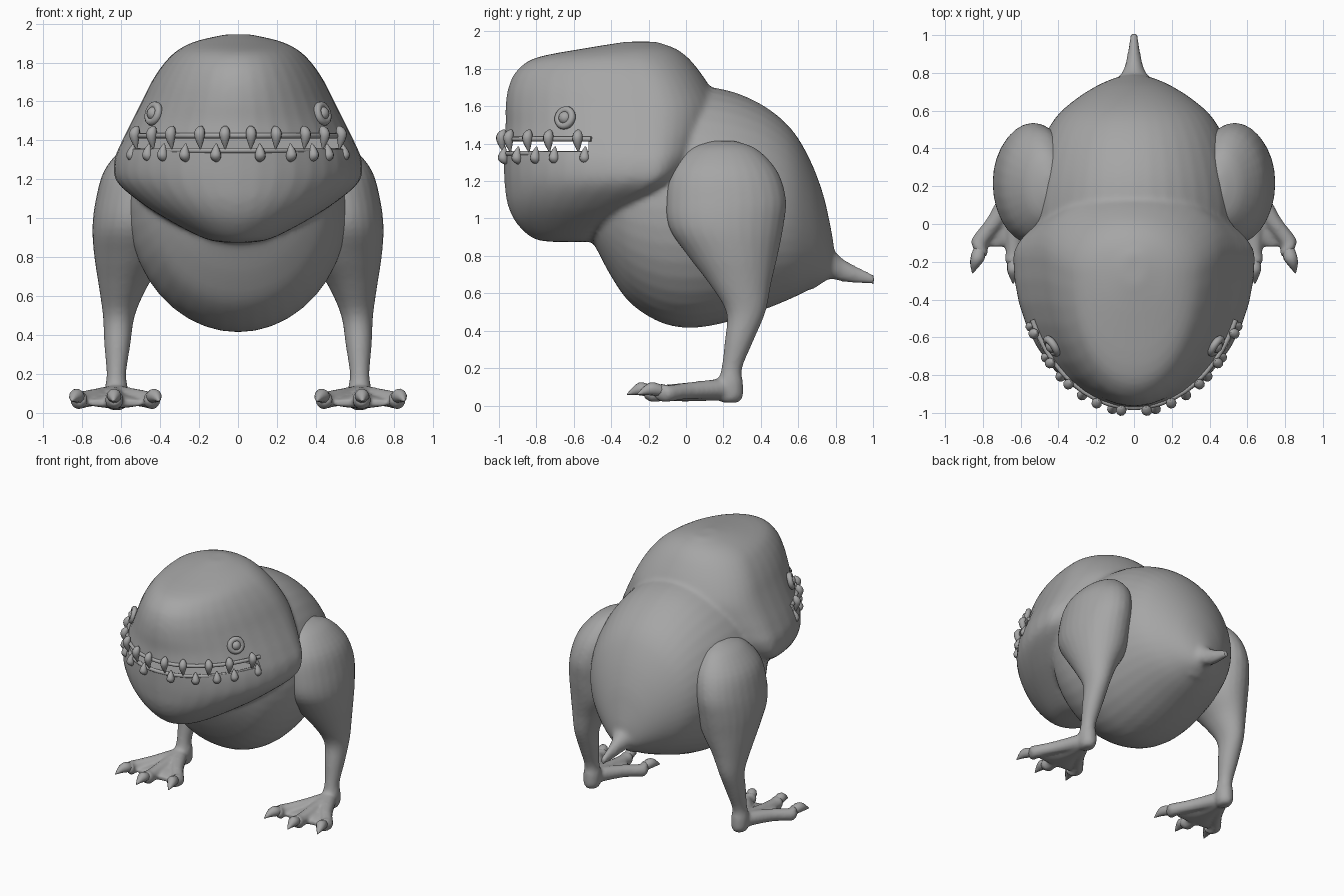
import bpy, bmesh, math
from mathutils import Vector

if "Cube" in bpy.data.objects:
    bpy.data.objects.remove(bpy.data.objects["Cube"])

skin = bpy.data.materials.new("grey_skin")
skin.diffuse_color = (0.38, 0.38, 0.38, 1)
skin.use_nodes = True
skin.node_tree.nodes["Principled BSDF"].inputs["Base Color"].default_value = skin.diffuse_color


def finish(name, bm, angle=40):
    bmesh.ops.recalc_face_normals(bm, faces=bm.faces)
    me = bpy.data.meshes.new(name)
    bm.to_mesh(me)
    bm.free()
    ob = bpy.data.objects.new(name, me)
    bpy.context.collection.objects.link(ob)
    me.materials.append(skin)
    shade(ob, angle)
    return ob


def select(obs):
    bpy.ops.object.select_all(action='DESELECT')
    for o in obs:
        o.select_set(True)
    bpy.context.view_layer.objects.active = obs[0]


def shade(ob, angle):
    select([ob])
    bpy.ops.object.shade_smooth_by_angle(angle=math.radians(angle))


def refine(rows, steps=4):
    """Catmull-Rom interpolation of a short list of section rows."""
    out = []
    for i in range(len(rows) - 1):
        p0, p1, p2 = rows[max(i - 1, 0)], rows[i], rows[i + 1]
        p3 = rows[min(i + 2, len(rows) - 1)]
        for k in range(steps):
            t = k / steps
            out.append([b + t * (c - a) / 2 + t * t * (a - 2.5 * b + 2 * c - d / 2)
                        + t ** 3 * (1.5 * (b - c) + (d - a) / 2)
                        for a, b, c, d in zip(p0, p1, p2, p3)])
    return out + [list(rows[-1])]


def loft(name, rows, point, n=40, angle=40, steps=4):
    """Skin closed rings; point(row, cos, sin) places each ring vertex."""
    bm = bmesh.new()
    rings = [[bm.verts.new(point(r, math.cos(2 * math.pi * k / n), math.sin(2 * math.pi * k / n)))
              for k in range(n)] for r in refine(rows, steps)]
    for a, b in zip(rings, rings[1:]):
        for k in range(n):
            bm.faces.new((a[k], a[(k + 1) % n], b[(k + 1) % n], b[k]))
    bm.faces.new(rings[0])
    bm.faces.new(rings[-1])
    return finish(name, bm, angle)


def spike(name, path, n=10, steps=3, angle=50):
    """Round tapered tube through (x, y, z, radius) rows."""
    d = (Vector(path[-1][:3]) - Vector(path[0][:3])).normalized()
    u = d.orthogonal().normalized()
    v = d.cross(u)
    return loft(name, path, lambda r, c, s: Vector(r[:3]) + (u * c + v * s) * max(r[3], 0.002),
                n, angle, steps)


def fuse(name, obs, voxel, smooth):
    """Blend overlapping parts into one skin."""
    select(obs)
    bpy.ops.object.join()
    ob = bpy.context.object
    ob.name = name
    m = ob.modifiers.new("remesh", 'REMESH')
    m.mode, m.voxel_size = 'VOXEL', voxel
    m = ob.modifiers.new("smooth", 'SMOOTH')
    m.factor, m.iterations = 0.5, smooth
    for m in list(ob.modifiers):
        bpy.ops.object.modifier_apply(modifier=m.name)
    shade(ob, 60)
    return ob


# Barrel body: y, bottom, top, half width
body = loft("body", [
    (-.55, .97, 1.25, .15), (-.48, .84, 1.35, .29), (-.4, .69, 1.5, .4), (-.3, .55, 1.6, .48),
    (-.15, .45, 1.66, .54), (0, .415, 1.71, .565), (.15, .43, 1.70, .56), (.3, .47, 1.66, .53),
    (.45, .525, 1.58, .48), (.57, .575, 1.47, .41), (.66, .62, 1.32, .31), (.73, .655, 1.14, .2),
    (.77, .69, .97, .11), (.79, .75, .86, .04)],
    lambda r, c, s: (r[3] * c, r[0], (r[1] + r[2]) / 2 + (r[2] - r[1]) / 2 * s))

# Head stacked upward: z, front y, widest y, back y, half width
head = loft("head", [
    (.875, -.72, -.62, -.5, .06), (.895, -.82, -.6, -.46, .17), (.98, -.91, -.48, -.34, .34),
    (1.08, -.955, -.35, -.15, .50), (1.19, -.97, -.2, 0, .625), (1.3, -.975, -.17, .1, .635),
    (1.4, -.975, -.17, .15, .595), (1.5, -.965, -.17, .18, .545), (1.6, -.965, -.17, .18, .495),
    (1.7, -.95, -.19, .13, .445), (1.79, -.905, -.22, .07, .385), (1.86, -.8, -.25, .01, .315),
    (1.91, -.54, -.25, -.06, .215), (1.945, -.32, -.24, -.16, .06)],
    lambda r, c, s: (r[4] * c, r[2] + s * ((r[3] - r[2]) if s > 0 else (r[2] - r[1])), r[0]))

# Pointed tail
tail = loft("tail", [(.68, .62, .95, .17), (.76, .675, .87, .095), (.82, .665, .80, .055),
                     (.9, .653, .75, .035), (1.01, .645, .70, .018)],
            lambda r, c, s: (r[3] * c, r[0], (r[1] + r[2]) / 2 + (r[2] - r[1]) / 2 * s), n=20)
torso = fuse("torso", [body, head, tail], .017, 5)

# Open mouth slit cut through the snout
bpy.ops.mesh.primitive_cube_add(size=1, location=(0, -.86, 1.387))
cutter = bpy.context.object
cutter.name = "mouth_cutter"
cutter.scale = (2, .68, .06)
m = torso.modifiers.new("mouth", 'BOOLEAN')
m.operation, m.solver, m.object = 'DIFFERENCE', 'EXACT', cutter
select([torso])
bpy.ops.object.modifier_apply(modifier="mouth")
bpy.data.objects.remove(cutter)
torso.data.materials.clear()
torso.data.materials.append(skin)
shade(torso, 45)


def snout(x, out=0.0):
    """Point on the mouth line, and pushed outward from the face."""
    a, b = .595, .805
    y = math.sqrt(1 - (x / a) ** 2)
    n = Vector((x / a / a, -y / b, 0)).normalized()
    return Vector((x, -.17 - b * y, 0)) + n * out, n


# Lips along both edges of the slit
for name, z in (("upper_lip", 1.425), ("lower_lip", 1.348)):
    cu = bpy.data.curves.new(name, 'CURVE')
    cu.dimensions, cu.bevel_depth, cu.bevel_resolution = '3D', .014, 2
    cu.use_fill_caps = True
    sp = cu.splines.new('POLY')
    sp.points.add(24)
    for i, p in enumerate(sp.points):
        q, _ = snout(.54 * math.sin((i / 24 - .5) * math.pi), -.003)
        p.co = (q.x, q.y, z, 1)
    ob = bpy.data.objects.new(name, cu)
    bpy.context.collection.objects.link(ob)
    select([ob])
    bpy.ops.object.convert(target='MESH')
    ob = bpy.context.object
    ob.data.materials.clear()
    ob.data.materials.append(skin)
    shade(ob, 60)


def tooth(name, x, root, tip, r):
    p, n = snout(x, .004)
    h = tip - root
    rows = [(0, 0, .006), (.12, .008, r * .75), (.35, .014, r), (.65, .012, r * .72), (1, .002, .003)]
    spike(name, [(*(p + n * o)[:2], root + h * t, w) for t, o, w in rows])


# Teeth alternate along the smile
for s in (-1, 1):
    for x in (.065, .19, .335, .43, .515):
        tooth("upper_tooth", s * x, 1.475, 1.355, .028)
    for x in (.11, .265, .375, .45, .53):
        tooth("lower_tooth", s * x, 1.29, 1.385, .028)

# Eyes: raised lid ring around a small ball
for s in (-1, 1):
    n = Vector((s * .80, -.55, .25)).normalized()
    c = Vector((s * .425, -.64, 1.535))
    bpy.ops.mesh.primitive_torus_add(major_radius=.044, minor_radius=.02, major_segments=20,
                                     minor_segments=10, location=c + n * .012,
                                     rotation=n.to_track_quat('Z', 'Y').to_euler())
    lid = bpy.context.object
    lid.name = "eyelid"
    bpy.ops.mesh.primitive_uv_sphere_add(radius=.036, segments=16, ring_count=10, location=c + n * .01)
    ball = bpy.context.object
    ball.name = "eyeball"
    for o in (lid, ball):
        o.data.materials.append(skin)
        shade(o, 60)

for s in (-1, 1):
    # Leg stacked downward: z, centre x, centre y, radius x, radius y
    leg = loft("leg", [
        (1.415, .45, .2, .03, .06), (1.37, .47, .2, .11, .18), (1.25, .50, .205, .185, .285),
        (1.1, .53, .215, .2, .32), (.95, .545, .215, .203, .305), (.8, .555, .25, .183, .24),
        (.65, .59, .29, .125, .165), (.5, .612, .32, .082, .105), (.35, .62, .285, .067, .077),
        (.2, .625, .245, .05, .055), (.12, .625, .237, .06, .068), (.05, .625, .24, .056, .064),
        (.015, .625, .235, .035, .045)],
        lambda r, c, k: (s * (r[1] + r[3] * c), r[2] + r[4] * k, r[0]), n=28)
    # Webbed sole: y, centre z, half width, half height
    parts = [leg, loft("sole", [(.25, .08, .045, .05), (.12, .075, .065, .05), (0, .062, .1, .04),
                                (-.08, .055, .155, .03), (-.12, .05, .16, .02)],
                       lambda r, c, k: (s * (.63 + r[2] * c), r[0], r[1] + r[3] * k), n=20)]
    # Three toes with claws
    for ex, ey, cx, cy in ((.815, -.13, .855, -.26), (.635, -.19, .64, -.315), (.445, -.13, .405, -.26)):
        mx = .63 + (ex - .63) * .55
        parts.append(spike("toe", [(.63, .2, .09, .055), (mx, .02, .08, .045), (ex, ey + .04, .065, .045),
                                   (ex, ey, .068, .05), (ex, ey - .035, .07, .03)], n=14))
        spike("claw", [(s * ex, ey, .08, .032), (s * (ex + .3 * (cx - ex)), ey - .045, .088, .037),
                       (s * (ex + .7 * (cx - ex)), cy + .045, .082, .026), (s * cx, cy, .06, .003)])
        if s < 0:
            for v in parts[-1].data.vertices:
                v.co.x *= -1
            parts[-1].data.flip_normals()
    fuse("left_leg" if s > 0 else "right_leg", parts, .013, 4)
